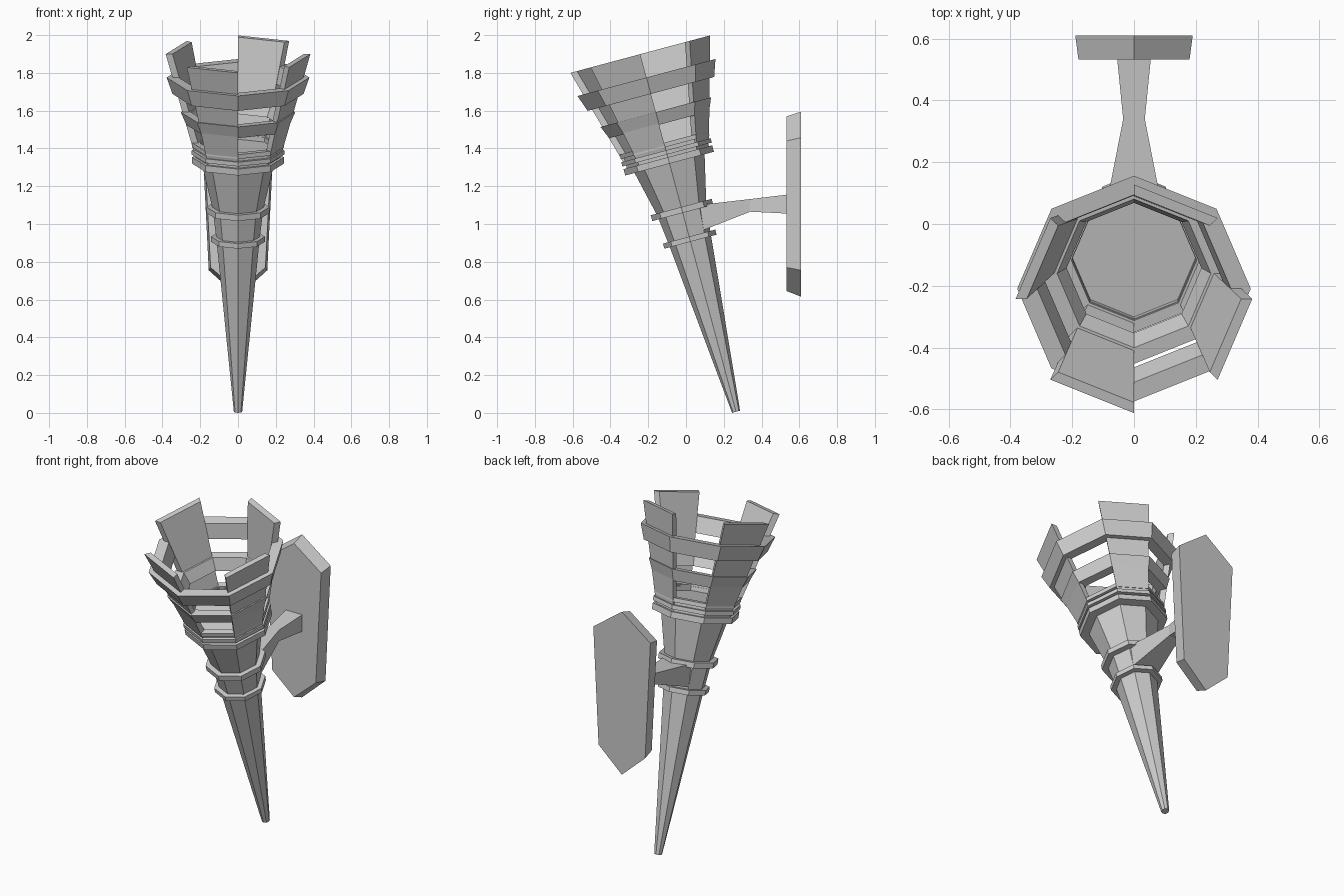
import bpy, bmesh, math
from mathutils import Matrix, Vector

if "Cube" in bpy.data.objects:
    bpy.data.objects.remove(bpy.data.objects["Cube"])

# Torch frame: axis leans 15 degrees forward from the bottom tip
TILT = Matrix.Translation((0, 0.265, 0.006)) @ Matrix.Rotation(math.radians(15), 4, 'X')
SIDES = 8


def finish(name, sections, wrap_sections, caps, closed_loop=True):
    """Skin a list of point loops into one flat-shaded object."""
    bm = bmesh.new()
    rows = [[bm.verts.new(p) for p in sec] for sec in sections]
    n, m = len(rows), len(rows[0])
    for i in range(n if wrap_sections else n - 1):
        a, b = rows[i], rows[(i + 1) % n]
        for j in range(m if closed_loop else m - 1):
            k = (j + 1) % m
            bm.faces.new((a[j], a[k], b[k], b[j]))
    if caps:
        bm.faces.new(rows[0])
        bm.faces.new(rows[-1])
    bmesh.ops.recalc_face_normals(bm, faces=bm.faces)
    me = bpy.data.meshes.new(name)
    bm.to_mesh(me)
    bm.free()
    ob = bpy.data.objects.new(name, me)
    bpy.context.collection.objects.link(ob)
    return ob


def polar(r, s, k):
    a = k * 2 * math.pi / SIDES
    return TILT @ Vector((r * math.cos(a), r * math.sin(a), s))


def ring(name, section):
    """Closed (radius, height) section swept round the octagon."""
    finish(name, [[polar(r, s, k) for r, s in section] for k in range(SIDES)], True, False)


def slat(name, section, k):
    """The same sweep over a single octagon side."""
    finish(name, [[polar(r, s, q) for r, s in section] for q in (k, k + 1)], False, True)


# Tapered handle and cup, closed at both ends
profile = [(0.022, 0), (0.115, 0.95), (0.134, 1.11), (0.192, 1.36), (0.208, 1.44)]
finish("torch_body", [[polar(r, s, k) for k in range(SIDES)] for r, s in profile], False, True)

# Bands round the handle and the collar
bands = [("lower_band", 0.10, 0.143, 0.932, 0.96),
         ("upper_band", 0.12, 0.167, 1.09, 1.122),
         ("collar_lower", 0.18, 0.243, 1.36, 1.395),
         ("collar_middle", 0.19, 0.245, 1.41, 1.433),
         ("collar_upper", 0.203, 0.243, 1.45, 1.474)]
for name, r0, r1, s0, s1 in bands:
    ring(name, [(r0, s0), (r1, s0), (r1, s1), (r0, s1)])
ring("collar_core", [(0.2, 1.38), (0.225, 1.38), (0.225, 1.465), (0.2, 1.465)])

# Flared basket hoops
ring("basket_hoop_lower", [(0.218, 1.573), (0.274, 1.573), (0.303, 1.642), (0.249, 1.642)])
ring("basket_hoop_upper", [(0.288, 1.742), (0.347, 1.742), (0.378, 1.832), (0.314, 1.832)])

# Slats on every second side
for i, k in enumerate((1, 3, 5, 7)):
    slat(f"basket_slat_{i + 1}", [(0.2, 1.43), (0.235, 1.43), (0.383, 1.96), (0.347, 1.96)], k)

# Waisted arm: y, half width, bottom z, top z
arm = [(0.03, 0.09, 0.945, 1.095), (0.09, 0.084, 0.967, 1.103),
       (0.34, 0.035, 1.065, 1.132), (0.54, 0.055, 1.055, 1.156)]
finish("bracket_arm", [[(-w, y, b), (w, y, b), (w, y, t), (-w, y, t)] for y, w, b, t in arm],
       False, True)


# Six-sided wall plate with bevelled rim
def plate(y, top, w1, z1, w2, z2, low):
    return [(0, y, top), (w1, y, z1), (w2, y, z2), (0, y, low), (-w2, y, z2), (-w1, y, z1)]


finish("wall_plate", [plate(0.533, 1.57, 0.18, 1.44, 0.145, 0.77, 0.645),
                      plate(0.61, 1.595, 0.19, 1.457, 0.155, 0.755, 0.615)], False, True)
